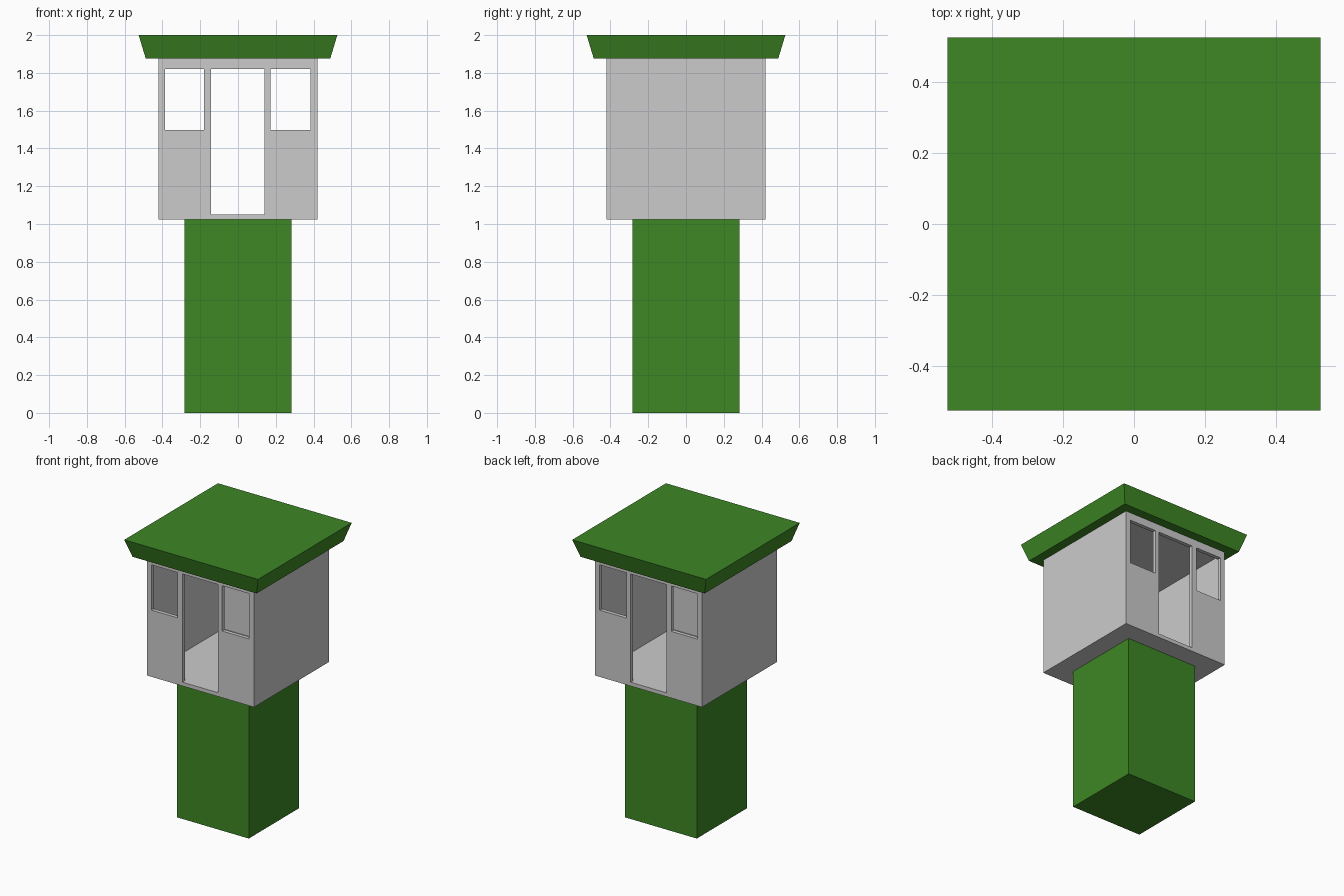
import bpy
import bmesh

if "Cube" in bpy.data.objects:
    bpy.data.objects.remove(bpy.data.objects["Cube"], do_unlink=True)


def make_material(name, color):
    mat = bpy.data.materials.new(name)
    mat.use_nodes = True
    mat.diffuse_color = color
    mat.node_tree.nodes["Principled BSDF"].inputs["Base Color"].default_value = color
    return mat


green = make_material("leaf green", (0.047, 0.242, 0.018, 1))
grey = make_material("light grey", (0.6, 0.6, 0.6, 1))


def make_box(name, low, high, mat, flare=1.0):
    """Box between two corners; flare widens the top face."""
    bm = bmesh.new()
    bmesh.ops.create_cube(bm, size=1)
    for v in bm.verts:
        grow = flare if v.co.z > 0 else 1.0
        for i in range(3):
            v.co[i] = low[i] + (v.co[i] + 0.5) * (high[i] - low[i])
        v.co.x *= grow
        v.co.y *= grow
    mesh = bpy.data.meshes.new(name)
    bm.to_mesh(mesh)
    bm.free()
    mesh.materials.append(mat)
    obj = bpy.data.objects.new(name, mesh)
    bpy.context.collection.objects.link(obj)
    return obj


def cut(target, low, high):
    cutter = make_box("cutter", low, high, grey)
    cutter.hide_render = True
    mod = target.modifiers.new("cut", "BOOLEAN")
    mod.operation = "DIFFERENCE"
    mod.solver = "EXACT"
    mod.object = cutter
    bpy.context.view_layer.objects.active = target
    bpy.ops.object.modifier_apply(modifier=mod.name)
    bpy.data.objects.remove(cutter, do_unlink=True)


# Square supporting pillar
P = 0.283
base, top = 1.024, 1.875
make_box("pillar", (-P, -P, 0), (P, P, base), green)

# Hollow cabin with a doorway and two windows cut through front and back
W, T = 0.422, 0.027
cabin = make_box("cabin", (-W, -W, base), (W, W, top), grey)
I = W - T
cut(cabin, (-I, -I, base + T), (I, I, top - T))
for left, right, sill in ((-0.386, -0.18, 1.498), (-0.142, 0.14, base + T), (0.171, 0.383, 1.498)):
    cut(cabin, (left, -1, sill), (right, 1, 1.82))

# Flat roof that flares outward toward the top
R = 0.488
make_box("roof", (-R, -R, top), (R, R, 2), green, flare=0.526 / R)
